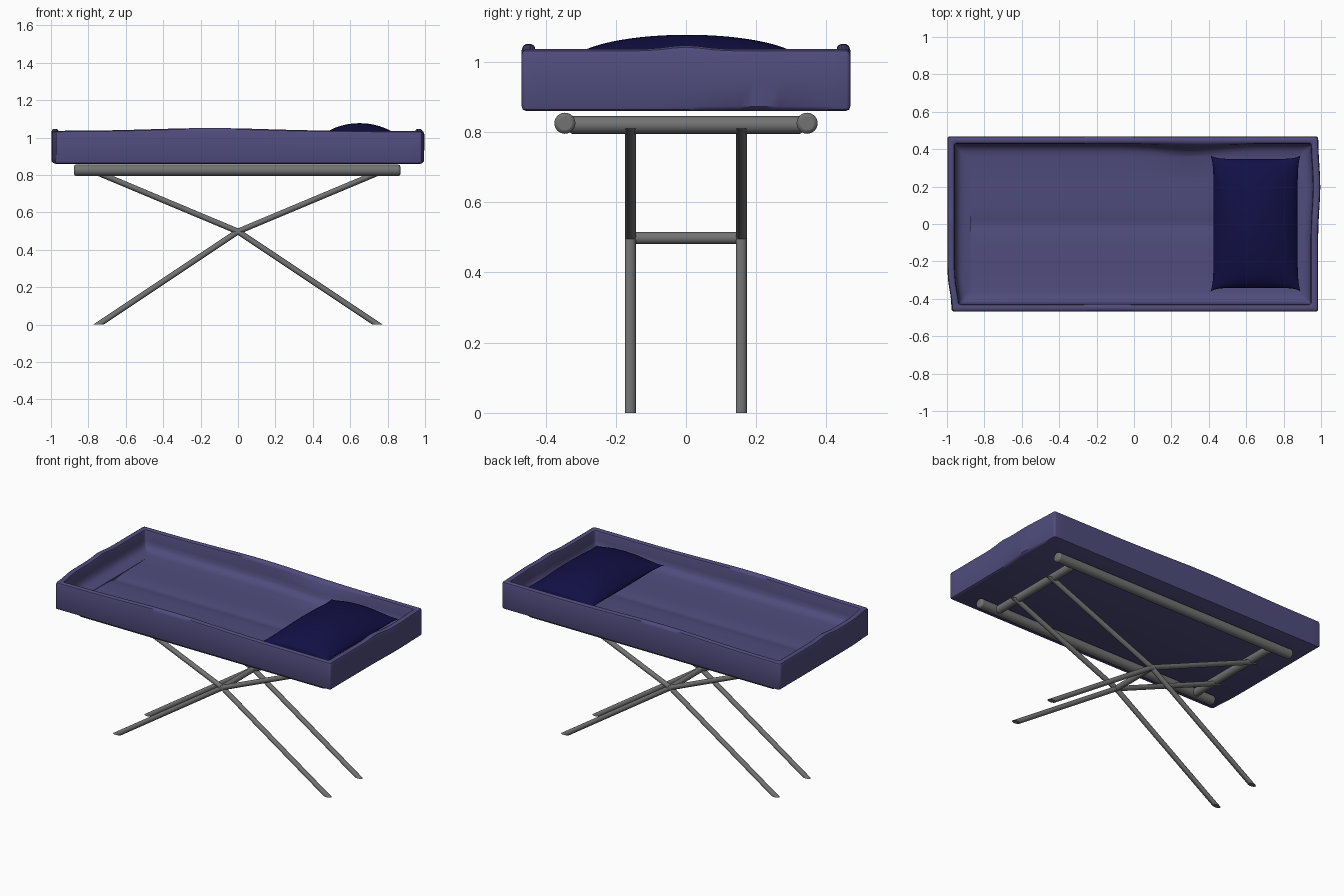
import bpy, bmesh, math
from mathutils import Vector

if "Cube" in bpy.data.objects:
    bpy.data.objects.remove(bpy.data.objects["Cube"])


def material(name, rgb):
    m = bpy.data.materials.new(name)
    m.diffuse_color = (*rgb, 1)
    m.use_nodes = True
    m.node_tree.nodes["Principled BSDF"].inputs["Base Color"].default_value = m.diffuse_color
    return m


METAL = material("dark_metal", (0.17, 0.17, 0.17))


def finish(bm, name, mat=METAL, angle=40):
    bmesh.ops.recalc_face_normals(bm, faces=bm.faces)
    me = bpy.data.meshes.new(name)
    bm.to_mesh(me)
    bm.free()
    me.shade_smooth()
    me.set_sharp_from_angle(angle=math.radians(angle))
    me.materials.append(mat)
    ob = bpy.data.objects.new(name, me)
    bpy.context.collection.objects.link(ob)
    return ob


def tube(name, p, q, r, bevel=0.006):
    p, q = Vector(p), Vector(q)
    bm = bmesh.new()
    bmesh.ops.create_cone(bm, cap_ends=True, segments=24, radius1=r, radius2=r,
                          depth=(q - p).length)
    ob = finish(bm, name)
    ob.location = (p + q) / 2
    ob.rotation_euler = (q - p).to_track_quat('Z', 'Y').to_euler()
    mod = ob.modifiers.new("soft_end", 'BEVEL')
    mod.width, mod.segments = bevel, 2
    return ob


def cut_tube(name, p, q, np, nq, r):
    # straight tube whose ends are cut along given planes
    p, q = Vector(p), Vector(q)
    d = (q - p).normalized()
    side = Vector((0, 1, 0))
    up = d.cross(side)
    bm = bmesh.new()
    rings = []
    for c, n in ((p, Vector(np)), (q, Vector(nq))):
        ring = []
        for k in range(24):
            t = k * math.tau / 24
            off = r * (math.cos(t) * side + math.sin(t) * up)
            ring.append(bm.verts.new(c + off - d * (off.dot(n) / d.dot(n))))
        rings.append(ring)
        bm.faces.new(ring)
    for k in range(24):
        j = (k + 1) % 24
        bm.faces.new((rings[0][k], rings[0][j], rings[1][j], rings[1][k]))
    return finish(bm, name)


def bump(t, centre, width):
    return math.exp(-((t - centre) / width) ** 2)


def outline(inset, squash):
    # rounded rectangle, optionally squashed towards the centre line
    a, b, r, n = 0.984 - inset, 0.468 - inset, 0.012, 4
    arcs = []
    for i, (sx, sy) in enumerate([(1, 1), (-1, 1), (-1, -1), (1, -1)]):
        arcs.append([(sx * (a - r) + r * math.cos((i + k / n) * math.pi / 2),
                      sy * (b - r) + r * math.sin((i + k / n) * math.pi / 2))
                     for k in range(n + 1)])
    pts = []
    for i in range(4):
        pts += arcs[i]
        (x0, y0), (x1, y1) = arcs[i][-1], arcs[(i + 1) % 4][0]
        m = 40 if i % 2 == 0 else 24
        pts += [(x0 + (x1 - x0) * k / m, y0 + (y1 - y0) * k / m) for k in range(1, m)]
    return [(x, y * squash) for x, y in pts]


def warp(x, y, z, inset):
    # hand-made unevenness of the padded walls
    h = max(0, (z - 0.93) / 0.106)
    full = min(1, (z - 0.855) / 0.02)
    if abs(x) > 0.93:
        z += h * 0.011 * bump(y, 0, 0.07)
    else:
        z += h * 0.015 * bump(x, -0.15, 0.42)
    if x > 0.88:
        x += full * 0.012 * bump(y, 0.2, 0.16)
    if x < -0.88:
        x += full * (0.012 - 0.026 / (1 + math.exp(-(y + 0.36) / 0.035)))
    if y > 0.38 and inset > 0.03:
        y -= 0.022 * bump(x, 0.3, 0.2) * min(1, (1.04 - z) / 0.05)
    return x, y, z


# padded tray: (inset, height, squash) rings from underside, over the wall, to the floor
rings = [(.012, .86, 0), (.012, .86, 1), (.003, .864, 1), (0, .873, 1), (0, .94, 1),
         (0, 1.02, 1), (.004, 1.031, 1), (.013, 1.036, 1), (.027, 1.036, 1),
         (.036, 1.031, 1), (.04, 1.02, 1), (.042, .97, 1), (.047, .945, 1),
         (.058, .929, 1), (.078, .918, 1), (.11, .913, 1), (.11, .911, .6),
         (.11, .91, .3), (.11, .907, .15), (.11, .902, .06), (.11, .898, 0)]
bm = bmesh.new()
loops = [[bm.verts.new(warp(x, y, z, d)) for x, y in outline(d, s)] for d, z, s in rings]
for lo, hi in zip(loops, loops[1:]):
    for i in range(len(lo)):
        j = (i + 1) % len(lo)
        bm.faces.new((lo[i], lo[j], hi[j], hi[i]))
bmesh.ops.remove_doubles(bm, verts=bm.verts, dist=0.0004)
finish(bm, "padded_tray", material("violet_fabric", (0.08, 0.072, 0.205)))

# pillow with pinched sides and pointed corners
bm = bmesh.new()
N = 32
for side, thick in ((1, 0.1), (-1, 0.066)):
    grid = []
    for i in range(N + 1):
        u = math.sin((i / N - 0.5) * math.pi)
        row = []
        for j in range(N + 1):
            v = math.sin((j / N - 0.5) * math.pi)
            x = 0.65 + u * (0.225 + 0.015 * abs(v) ** 8)
            y = 0.003 + v * (0.345 + 0.018 * abs(u) ** 8)
            h = thick * (max(0, 1 - u * u) ** 0.68) * (max(0, 1 - v * v) ** 0.45)
            row.append(bm.verts.new((x, y, 0.977 + side * h)))
        grid.append(row)
    for i in range(N):
        for j in range(N):
            bm.faces.new((grid[i][j], grid[i + 1][j], grid[i + 1][j + 1], grid[i][j + 1]))
bmesh.ops.remove_doubles(bm, verts=bm.verts, dist=0.00005)
finish(bm, "pillow", material("navy_fabric", (0.006, 0.005, 0.06)), 60)

# support frame: long rails, cross bars and bent crossing legs
for s, side in ((-1, "front"), (1, "back")):
    tube(side + "_rail", (-0.877, s * 0.345, 0.825), (0.868, s * 0.345, 0.825), 0.03, 0.01)
    for d, end in ((-1, "left"), (1, "right")):
        y = s * 0.158
        cut_tube(f"{side}_{end}_lower_leg", (d * 0.747, y, 0), (0, y, 0.498),
                 (0, 0, 1), (1, 0, 0), 0.0155)
        cut_tube(f"{side}_{end}_upper_leg", (0, y, 0.498), (d * 0.745, y, 0.81),
                 (1, 0, 0), (0, 0, 1), 0.0155)
for d, end in ((-1, "left"), (1, "right")):
    tube(end + "_cross_bar", (d * 0.735, -0.33, 0.82), (d * 0.735, 0.33, 0.82), 0.025)
tube("pivot_bar", (0, -0.173, 0.498), (0, 0.173, 0.498), 0.0175)
